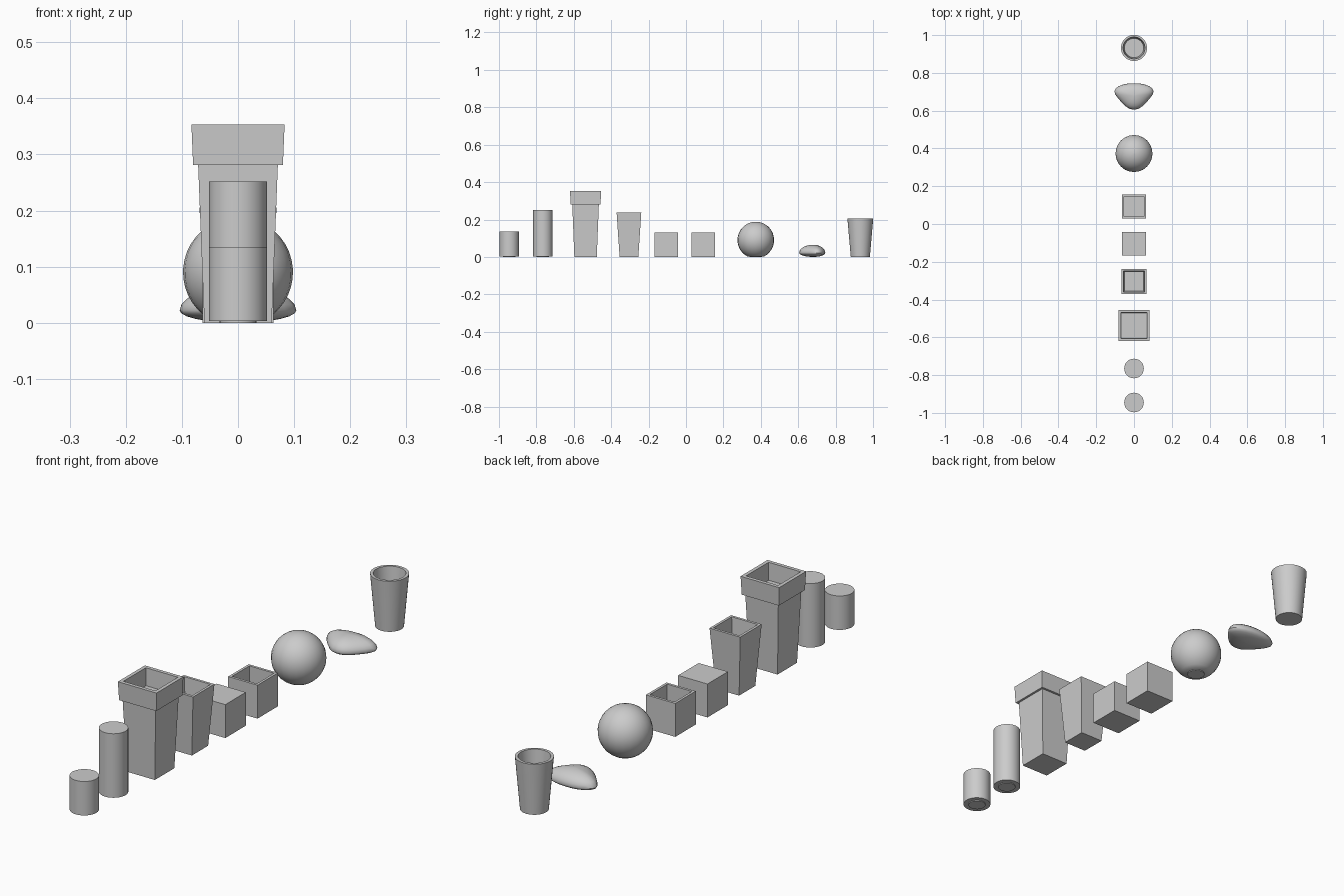
import bpy, bmesh, math
from mathutils import Vector

if "Cube" in bpy.data.objects:
    bpy.data.objects.remove(bpy.data.objects["Cube"])


def finish(bm, name, smooth=True):
    bmesh.ops.recalc_face_normals(bm, faces=bm.faces[:])
    me = bpy.data.meshes.new(name)
    bm.to_mesh(me)
    bm.free()
    ob = bpy.data.objects.new(name, me)
    bpy.context.collection.objects.link(ob)
    if smooth:
        bpy.ops.object.select_all(action='DESELECT')
        ob.select_set(True)
        bpy.context.view_layer.objects.active = ob
        bpy.ops.object.shade_smooth_by_angle(angle=math.radians(40))
    return ob


def skin(name, rings, smooth=True):
    """Join a stack of equal-length point rings and cap both ends."""
    bm = bmesh.new()
    loops = [[bm.verts.new(p) for p in ring] for ring in rings]
    n = len(loops[0])
    for a, b in zip(loops, loops[1:]):
        for i in range(n):
            j = (i + 1) % n
            bm.faces.new((a[i], a[j], b[j], b[i]))
    bm.faces.new(loops[0])
    bm.faces.new(loops[-1])
    return finish(bm, name, smooth)


def stack(name, y, profile, sides):
    """Profile of (half width, z) swept round; four sides gives a square."""
    k, off = (math.sqrt(2), math.pi / 4) if sides == 4 else (1, 0)
    rings = [[Vector((k * r * math.cos(off + 2 * math.pi * i / sides),
                      y + k * r * math.sin(off + 2 * math.pi * i / sides), z))
              for i in range(sides)] for r, z in profile]
    return skin(name, rings, sides > 4)


# Solid round posts
stack("short_cylinder", -0.945, [(0.052, 0.003), (0.052, 0.135)], 32)
stack("tall_cylinder", -0.765, [(0.052, 0.003), (0.052, 0.252)], 32)

# Square planters with sunken floors
stack("rimmed_square_pot", -0.537,
      [(0.060, 0), (0.071, 0.281), (0.080, 0.281), (0.083, 0.353),
       (0.069, 0.353), (0.066, 0.285)], 4)
stack("tapered_square_pot", -0.305,
      [(0.050, 0), (0.066, 0.238), (0.056, 0.238), (0.050, 0.15)], 4)
stack("solid_cube", -0.105, [(0.063, 0), (0.063, 0.13)], 4)
stack("open_cube_pot", 0.093,
      [(0.063, 0), (0.063, 0.13), (0.053, 0.13), (0.053, 0.06)], 4)

# Ball with a flattened base
R, CZ, RINGS = 0.098, 0.09, 16
low = math.asin((0.003 - CZ) / R)
high = math.pi / 2 - 0.04
ball = [(R * math.cos(low + (high - low) * i / RINGS),
         CZ + R * math.sin(low + (high - low) * i / RINGS))
        for i in range(RINGS + 1)]
stack("ball", 0.373, ball, 24)

# Small raised discs under the round pieces
for name, y in (("short", -0.945), ("tall", -0.765), ("ball", 0.373)):
    stack(name + "_base_disc", y, [(0.033, 0), (0.033, 0.003)], 24)

# Pebble: rounded triangular outline swept into a low dome
half = [(0, 0.745), (0.028, 0.744), (0.055, 0.739), (0.080, 0.730),
        (0.097, 0.718), (0.104, 0.702), (0.099, 0.686), (0.084, 0.665),
        (0.064, 0.642), (0.043, 0.622), (0.022, 0.609), (0, 0.605)]
outline = half + [(-x, y) for x, y in half[-2:0:-1]]
rings = []
for i in range(13):
    a = math.radians(-86 + 172 * i / 12)
    s, h = math.cos(a), math.sin(a)
    z = 0.022 + h * (0.043 if h > 0 else 0.022)
    rings.append([Vector((x * s, 0.68 + (y - 0.68) * s, z)) for x, y in outline])
skin("pebble", rings)

# Round tapered pot
stack("round_pot", 0.932,
      [(0.051, 0), (0.069, 0.205), (0.058, 0.205), (0.051, 0.125)], 32)
